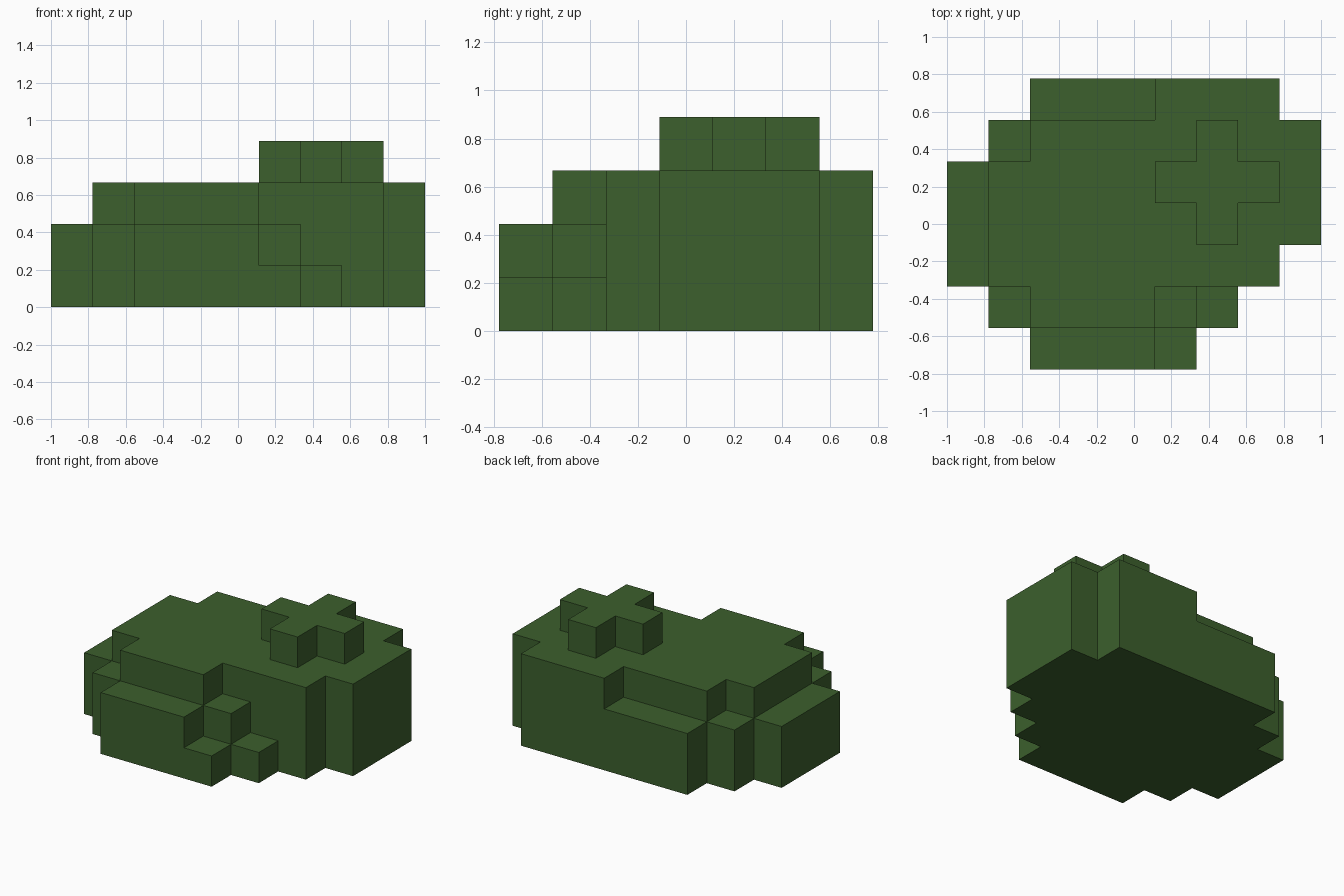
import bpy
import bmesh
import math
from mathutils import Vector

cube = bpy.data.objects.get("Cube")
if cube:
    bpy.data.objects.remove(cube, do_unlink=True)

# Block grid: 9 wide, 7 deep, 4 high
UNIT = 2 / 9
ORIGIN = Vector((-4.5, -3.5, 0))

# Each layer, bottom to top: row (front to back) -> filled x span
LAYERS = [
    {0: (2, 6), 1: (1, 7), 2: (0, 8), 3: (0, 9), 4: (0, 9), 5: (1, 9), 6: (2, 8)},
    {0: (2, 5), 1: (1, 6), 2: (0, 8), 3: (0, 9), 4: (0, 9), 5: (1, 9), 6: (2, 8)},
    {1: (2, 5), 2: (1, 8), 3: (1, 9), 4: (1, 9), 5: (2, 9), 6: (5, 8)},
    {3: (6, 7), 4: (5, 8), 5: (6, 7)},
]

# Leaf colour
leaf = bpy.data.materials.new("leaf_green")
leaf.use_nodes = True
color = (0.045, 0.115, 0.026, 1)
leaf.diffuse_color = color
bsdf = next(n for n in leaf.node_tree.nodes if n.type == 'BSDF_PRINCIPLED')
bsdf.inputs["Base Color"].default_value = color
bsdf.inputs["Roughness"].default_value = 1


def add_face(bm, cell, axis, side):
    """Add the square on one side of a grid cell, facing outward."""
    normal, u, v = Vector(), Vector(), Vector()
    normal[axis], u[(axis + 1) % 3], v[(axis + 2) % 3] = side, 1, 1
    middle = Vector(cell) + Vector((0.5, 0.5, 0.5)) + normal / 2 + ORIGIN
    loop = [(-1, -1), (1, -1), (1, 1), (-1, 1)][::side]
    bm.faces.new([bm.verts.new((middle + (u * a + v * b) / 2) * UNIT) for a, b in loop])


def build_blocks(name, layers, material):
    """Skin the stacked blocks with their exposed faces only."""
    cells = {(x, y, z) for z, rows in enumerate(layers)
             for y, (start, end) in rows.items() for x in range(start, end)}
    bm = bmesh.new()
    for cell in sorted(cells):
        for axis in range(3):
            for side in (-1, 1):
                other = list(cell)
                other[axis] += side
                if tuple(other) not in cells:
                    add_face(bm, cell, axis, side)
    bmesh.ops.remove_doubles(bm, verts=bm.verts[:], dist=UNIT / 100)
    bmesh.ops.dissolve_limit(bm, angle_limit=math.radians(1),
                             verts=bm.verts[:], edges=bm.edges[:])
    mesh = bpy.data.meshes.new(name)
    bm.to_mesh(mesh)
    bm.free()
    mesh.materials.append(material)
    obj = bpy.data.objects.new(name, mesh)
    bpy.context.collection.objects.link(obj)
    return obj


# Stepped foliage clump
build_blocks("leafy_bush", LAYERS, leaf)
